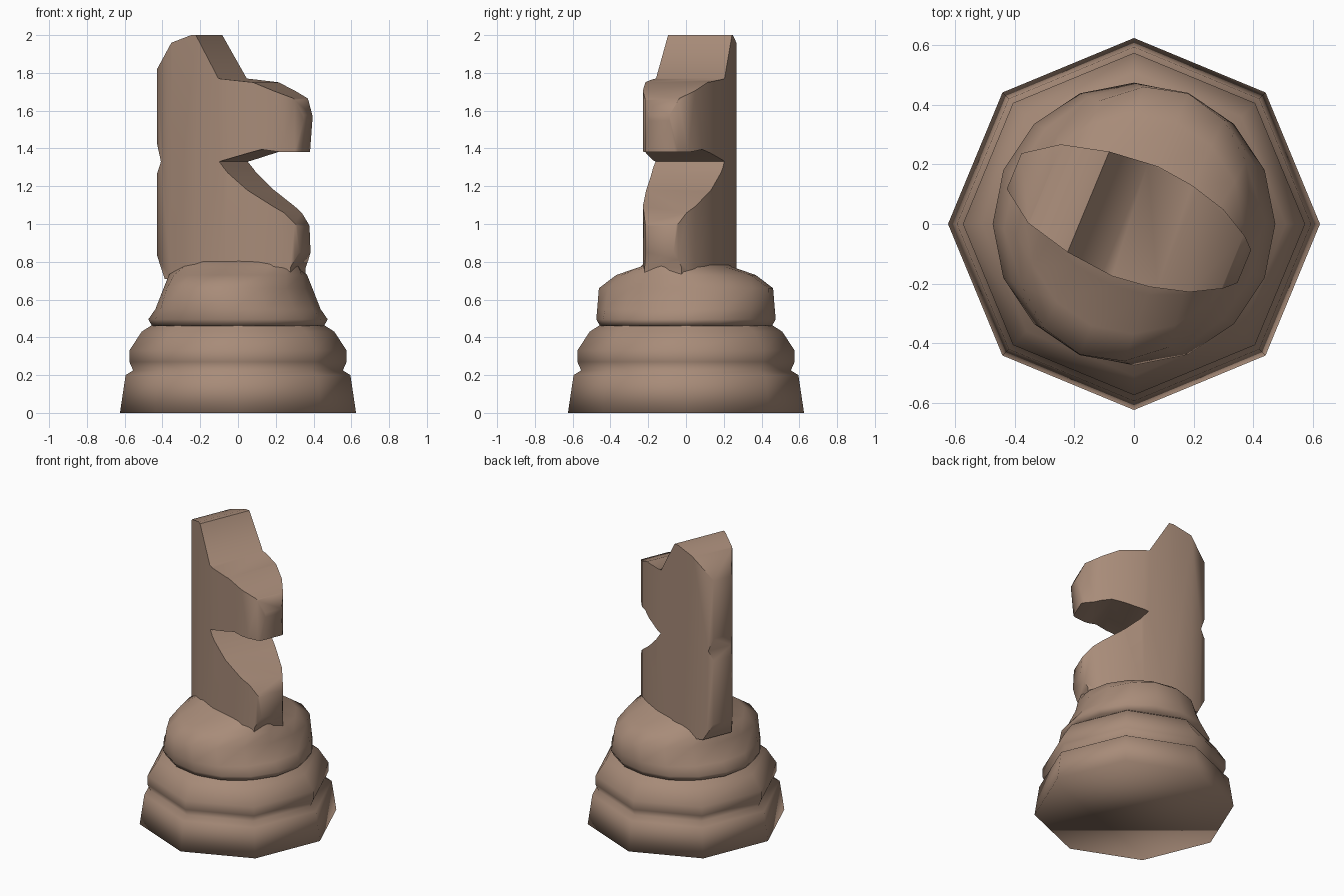
import bpy, bmesh, math

if "Cube" in bpy.data.objects:
    bpy.data.objects.remove(bpy.data.objects["Cube"])

# One flat colour for the whole piece
mat = bpy.data.materials.new("warm brown")
mat.diffuse_color = (0.39, 0.26, 0.19, 1)
mat.use_nodes = True
mat.node_tree.nodes["Principled BSDF"].inputs["Base Color"].default_value = mat.diffuse_color
TURN = math.radians(-22.5)


def finish(bm, name, angle=None):
    bmesh.ops.recalc_face_normals(bm, faces=bm.faces)
    me = bpy.data.meshes.new(name)
    bm.to_mesh(me)
    bm.free()
    ob = bpy.data.objects.new(name, me)
    bpy.context.collection.objects.link(ob)
    me.materials.append(mat)
    if angle is None:
        me.shade_smooth()
    return ob


def loft(name, rings, sides, turn=0.0):
    """Stack of elliptical rings (z, radius along, radius across)."""
    bm = bmesh.new()
    ct, st = math.cos(turn), math.sin(turn)
    loops = []
    for z, a, b in rings:
        loop = []
        for i in range(sides):
            t = 2 * math.pi * i / sides - turn
            s, p = a * math.cos(t), b * math.sin(t)
            loop.append(bm.verts.new((s * ct - p * st, s * st + p * ct, z)))
        loops.append(loop)
    for lo, hi in zip(loops, loops[1:]):
        for i in range(sides):
            j = (i + 1) % sides
            bm.faces.new((lo[i], lo[j], hi[j], hi[i]))
    bm.faces.new(loops[0][::-1])
    bm.faces.new(loops[-1])
    return finish(bm, name)


def prism(name, pts, offset):
    """Extrude a closed outline by an offset vector."""
    bm = bmesh.new()
    face = bm.faces.new([bm.verts.new(p) for p in pts])
    ext = bmesh.ops.extrude_face_region(bm, geom=[face])["geom"]
    bmesh.ops.translate(bm, vec=offset,
                        verts=[v for v in ext if isinstance(v, bmesh.types.BMVert)])
    return finish(bm, name, 0)


# Eight-sided stepped base
base = [(0, .625), (.2, .595), (.225, .555), (.27, .575), (.33, .575),
        (.43, .51), (.465, .455), (.49, .44)]
loft("stepped_base", [(z, r, r) for z, r in base], 8)

# Collar that blends from the round base into the narrow body
collar = [(.46, .455, .455), (.495, .475, .475), (.55, .43, .477), (.66, .38, .475),
          (.73, .365, .37), (.775, .345, .22), (.82, .33, .17)]
loft("collar", collar, 16, TURN)

# Lens-shaped plan of the body, mirrored across its long axis
half = [(-.44, .065), (-.33, .143), (-.17, .183), (0, .2), (.13, .185),
        (.26, .15), (.36, .095), (.397, .06)]
lens = [(s, p + .01, .7) for s, p in half] + [(s, -p + .01, .7) for s, p in half[::-1]]
body = prism("horse_head_and_neck", lens, (0, 0, 1.5))

# Side outline of the horse, from lower back round to the chest
outline = [(-.38, .71), (-.40, .75), (-.45, .85), (-.45, 1.25), (-.41, 1.33), (-.45, 1.45),
           (-.45, 1.81), (-.325, 1.96), (-.2, 2.0), (-.17, 2.0), (-.035, 1.77),
           (.155, 1.75), (.355, 1.665), (.4, 1.57), (.375, 1.38), (.3, 1.38),
           (.2, 1.395), (-.03, 1.33), (.02, 1.27), (.125, 1.18), (.31, 1.06),
           (.37, .99), (.38, .85), (.34, .77), (.34, .71)]
cutter = prism("side_outline_cutter", [(s, -.5, z) for s, z in outline], (0, 1, 0))
cutter.hide_render = True

# Trim the lens column to the outline
mod = body.modifiers.new("trim", 'BOOLEAN')
mod.operation = 'INTERSECT'
mod.solver = 'EXACT'
mod.object = cutter
bpy.context.view_layer.objects.active = body
body.select_set(True)
bpy.ops.object.modifier_apply(modifier=mod.name)
bpy.data.objects.remove(cutter)
body.rotation_euler.z = TURN
bpy.ops.object.shade_smooth_by_angle(angle=math.radians(55))
